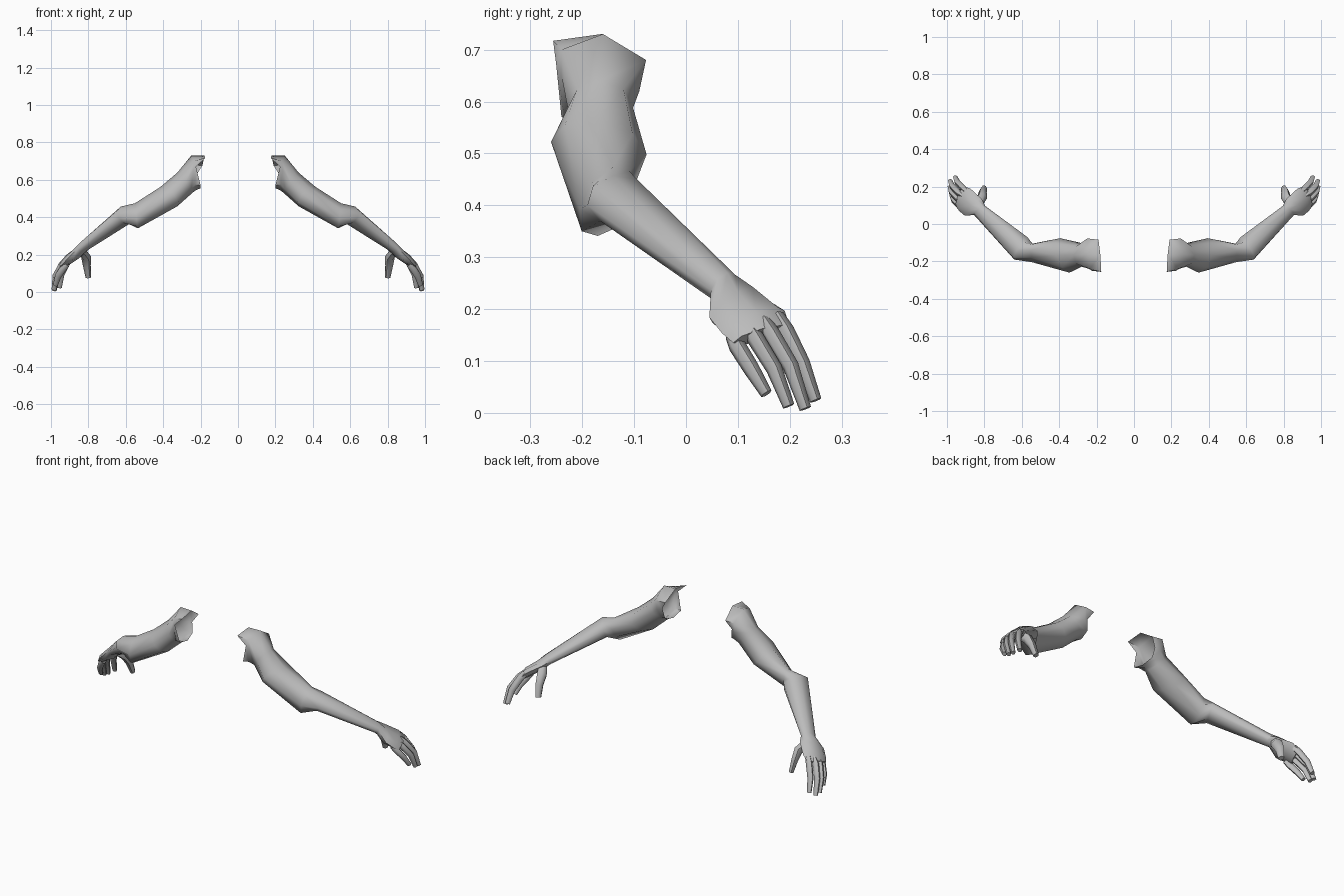
import bpy, bmesh, math
from mathutils import Vector

if "Cube" in bpy.data.objects:
    bpy.data.objects.remove(bpy.data.objects["Cube"])

skin = bpy.data.materials.new("plain grey")
skin.diffuse_color = (0.5, 0.5, 0.5, 1)
skin.use_nodes = True
skin.node_tree.nodes["Principled BSDF"].inputs["Base Color"].default_value = skin.diffuse_color


def oval(center, up, side, n=8):
    """Cross-section around a centre, from its half-height and half-width vectors."""
    c, u, s = Vector(center), Vector(up), Vector(side)
    return [c + u * math.cos(2 * math.pi * k / n) + s * math.sin(2 * math.pi * k / n)
            for k in range(n)]


def loft(name, rings):
    """Skin the rings, cap the far end, and mirror to the other arm."""
    bm = bmesh.new()
    rows = [[bm.verts.new(p) for p in r] for r in rings]
    n = len(rows[0])
    for a, b in zip(rows, rows[1:]):
        for k in range(n):
            j = (k + 1) % n
            bm.faces.new((a[k], a[j], b[j], b[k]))
    bm.faces.new(rows[-1])
    bmesh.ops.recalc_face_normals(bm, faces=bm.faces)
    # outward test against the centre of the first band
    mid = sum((v.co for v in rows[0] + rows[1]), Vector()) / (2 * n)
    bm.faces.ensure_lookup_table()
    if sum(f.normal.dot(f.calc_center_median() - mid) for f in bm.faces[:n]) < 0:
        bmesh.ops.reverse_faces(bm, faces=bm.faces)
    me = bpy.data.meshes.new(name)
    bm.to_mesh(me)
    bm.free()
    me.materials.append(skin)
    ob = bpy.data.objects.new(name, me)
    bpy.context.collection.objects.link(ob)
    ob.modifiers.new("other side", 'MIRROR').use_clip = False
    bpy.ops.object.select_all(action='DESELECT')
    ob.select_set(True)
    bpy.context.view_layer.objects.active = ob
    bpy.ops.object.shade_smooth_by_angle(angle=math.radians(60))
    return ob


def digit(name, path, radii, across, n=6):
    """Tapered finger along a path; across points over the knuckles."""
    pts = [Vector(p) for p in path]
    rings = []
    for i, (p, r) in enumerate(zip(pts, radii)):
        d = (pts[min(i + 1, len(pts) - 1)] - pts[max(i - 1, 0)]).normalized()
        a = Vector(across)
        a = (a - d * a.dot(d)).normalized()
        rings.append(oval(p, d.cross(a) * r * 1.15, a * r, n))
    return loft(name, rings)


# Open shoulder: ragged edge with notches, then the shoulder cap
shoulder_edge = [Vector(p) for p in (
    (.18, -.163, .73), (.175, -.256, .717), (.225, -.25, .67), (.20, -.24, .57),
    (.20, -.17, .555), (.21, -.11, .575), (.22, -.10, .63), (.19, -.084, .677))]
shoulder_cap = [Vector(p) for p in (
    (.25, -.16, .73), (.235, -.24, .70), (.24, -.24, .65), (.23, -.235, .575),
    (.225, -.17, .545), (.23, -.11, .57), (.245, -.09, .62), (.25, -.077, .68))]

# Upper arm, elbow, forearm and palm as one skin
loft("arm", [
    shoulder_edge, shoulder_cap,
    oval((.28, -.165, .588), (.043, 0, .052), (0, -.063, 0)),           # below shoulder
    oval((.37, -.168, .510), (.045, 0, .052), (-.025, -.092, .012)),    # biceps
    oval((.543, -.155, .408), (.008, .015, .067), (0, -.05, -.015)),    # inner elbow
    oval((.605, -.13, .41), (.022, -.01, .047), (.035, -.06, -.01)),    # outer elbow
    oval((.825, .072, .243), (.008, .008, .027), (.03, -.024, -.006)),  # wrist
    oval((.86, .09, .208), (.013, .010, .025), (.045, -.045, -.024)),   # heel of hand
    oval((.905, .13, .175), (.017, .004, .020), (.03, -.06, -.022)),    # palm
    oval((.930, .146, .150), (.014, 0, .012), (.02, -.055, -.015)),     # knuckles
])

# Four fingers curving down
fingers = {
    "little_finger": ((.915, .09, .15), (.932, .098, .13), (.962, .126, .085), (.976, .155, .037)),
    "ring_finger": ((.915, .12, .165), (.942, .135, .142), (.975, .170, .085), (.984, .198, .013)),
    "middle_finger": ((.912, .15, .175), (.938, .166, .150), (.972, .202, .090), (.982, .230, .008)),
    "index_finger": ((.895, .175, .185), (.915, .193, .157), (.945, .224, .095), (.955, .250, .024)),
}
for name, path in fingers.items():
    digit(name, path, (.015, .0165, .0155, .0115), (-.3, .9, .25))

# Thumb hanging from the inner side of the hand
digit("thumb", ((.835, .10, .222), (.812, .143, .188), (.808, .172, .14), (.80, .192, .078)),
      (.022, .026, .020, .014), (.8, -.5, 0))
